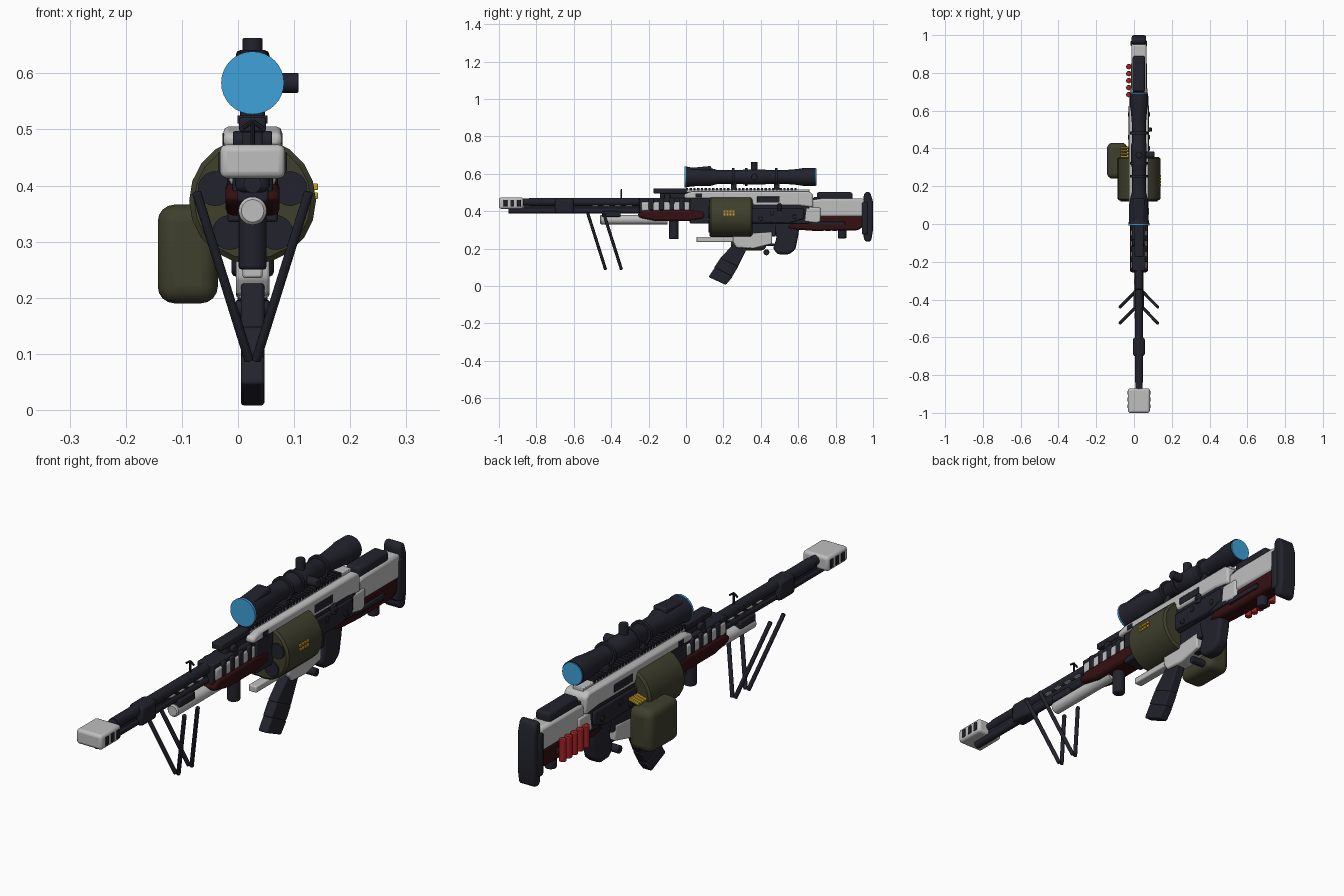
import bpy, bmesh, math
from mathutils import Vector, Matrix

if "Cube" in bpy.data.objects:
    bpy.data.objects.remove(bpy.data.objects["Cube"])

CX = 0.026  # the rifle's centre plane


def mat(name, *c):
    m = bpy.data.materials.new(name)
    m.diffuse_color = (*c, 1)
    m.use_nodes = True
    m.node_tree.nodes["Principled BSDF"].inputs["Base Color"].default_value = m.diffuse_color
    return m


DARK = mat("dark_metal", .016, .016, .026)
GREY = mat("light_grey", .52, .52, .52)
OLIVE = mat("olive", .05, .05, .027)
WINE = mat("dark_red", .035, .005, .006)
RED = mat("shell_red", .36, .015, .018)
GOLD = mat("brass", .6, .36, .02)
BLUE = mat("lens_blue", .05, .36, .7)


def finish(name, bm, m, bevel=0, seg=2):
    bmesh.ops.recalc_face_normals(bm, faces=bm.faces)
    me = bpy.data.meshes.new(name)
    bm.to_mesh(me)
    bm.free()
    me.materials.append(m)
    o = bpy.data.objects.new(name, me)
    bpy.context.collection.objects.link(o)
    if bevel:
        b = o.modifiers.new("bevel", 'BEVEL')
        b.width, b.segments, b.limit_method = bevel, seg, 'ANGLE'
    bpy.ops.object.select_all(action='DESELECT')
    o.select_set(True)
    bpy.context.view_layer.objects.active = o
    bpy.ops.object.shade_smooth_by_angle(angle=math.radians(35))
    return o


def box(name, m, x, y, z, bevel=.005, seg=2):
    bm = bmesh.new()
    bmesh.ops.create_cube(bm, size=1)
    for v in bm.verts:
        v.co = [(a + b) / 2 + c * (b - a) for (a, b), c in zip((x, y, z), v.co)]
    return finish(name, bm, m, bevel, seg)


def cbox(name, m, hw, y, z, bevel=.005, seg=2):
    return box(name, m, (CX - hw, CX + hw), y, z, bevel, seg)


def slab(name, m, hw, pts, bevel=.006):
    """Side profile of (y, z) points, widened by hw to both sides."""
    bm = bmesh.new()
    f = bm.faces.new([bm.verts.new((CX - hw, y, z)) for y, z in pts])
    r = bmesh.ops.extrude_face_region(bm, geom=[f])
    for v in r["geom"]:
        if isinstance(v, bmesh.types.BMVert):
            v.co.x += 2 * hw
    return finish(name, bm, m, bevel)


def rod(name, m, a, b, r, n=24, bevel=0):
    a, b = Vector(a), Vector(b)
    bm = bmesh.new()
    bmesh.ops.create_cone(bm, cap_ends=True, segments=n, radius1=r, radius2=r, depth=(b - a).length)
    q = (b - a).to_track_quat('Z', 'Y').to_matrix().to_4x4()
    bmesh.ops.transform(bm, verts=bm.verts, matrix=Matrix.Translation((a + b) / 2) @ q)
    return finish(name, bm, m, bevel)


def lathe(name, m, z, prof, n=32):
    """Turn (y, radius) points around the y axis at height z."""
    bm = bmesh.new()
    rings = [[bm.verts.new((CX + r * math.cos(t), y, z + r * math.sin(t)))
              for t in (2 * math.pi * i / n for i in range(n))] for y, r in prof]
    for p, q in zip(rings, rings[1:]):
        for i in range(n):
            bm.faces.new((p[i], p[(i + 1) % n], q[(i + 1) % n], q[i]))
    bm.faces.new(rings[0])
    bm.faces.new(rings[-1])
    return finish(name, bm, m)


# muzzle brake with side slots
cbox("muzzle_brake", GREY, .058, (-1, -.87), (.413, .473), .012, 3)
for s in (-1, 1):
    for i in range(3):
        y = -.975 + i * .036
        box("brake_slot", DARK, (CX + s * .058 - .003, CX + s * .058 + .003), (y, y + .02), (.425, .46), .002)

# barrel, gas tube and front sight
lathe("barrel", DARK, .449, [(-.88, .019), (-.84, .019), (-.84, .022), (-.2, .022)])
lathe("lower_barrel", DARK, .403, [(-.95, .016), (-.2, .016)])
cbox("barrel_web", DARK, .009, (-.87, -.2), (.4, .45), 0)
cbox("barrel_collar", DARK, .031, (-.7, -.6), (.388, .467), .012)
for i in range(4):
    cbox("barrel_slot", GREY, .0225, (-.5 + i * .06, -.47 + i * .06), (.428, .433), 0)
lathe("bipod_tube", GREY, .355, [(-.46, .02), (-.455, .025), (-.1, .025)])
cbox("bipod_mount", DARK, .028, (-.45, -.35), (.37, .4))
rod("front_sight_post", DARK, (CX, -.345, .46), (CX, -.345, .515), .004, 8)
for s in (-1, 1):
    rod("front_sight_hook", DARK, (CX, -.345, .515), (CX + s * .018, -.345, .502), .004, 8)

# bipod legs, wide at the top and meeting below
for s in (-1, 1):
    for y in (-.525, -.44):
        rod("bipod_leg", DARK, (CX + s * .1, y, .388), (CX + s * .006, y + .095, .088), .0085, 12, .002)

# handguard
cbox("handguard_core", DARK, .036, (-.25, .1), (.385, .47))
cbox("handguard_upper", GREY, .042, (-.24, .02), (.4, .452), .01)
slab("handguard_lower", WINE, .048, [(-.26, .385), (-.22, .405), (.02, .408), (.1, .4), (.1, .36),
                                     (.02, .347), (-.16, .347), (-.25, .365)], .012)
for i in range(4):
    y = -.2 + i * .055
    cbox("handguard_band", DARK, .045, (y, y + .028), (.405, .465), .005)
rod("fore_grip", DARK, (CX, -.065, .25), (CX, -.065, .36), .025, 20, .006)
cbox("rear_sight_base", DARK, .024, (-.175, .01), (.495, .522))
cbox("rear_sight_riser", DARK, .018, (-.14, .02), (.45, .5))
rod("rear_sight_drum", DARK, (CX - .035, -.1, .48), (CX + .035, -.1, .48), .017, 16, .003)

# receiver
slab("receiver_upper", GREY, .052, [(-.01, .468), (-.01, .492), (.03, .505), (.66, .505), (.68, .49),
                                   (.68, .42), (.6, .43), (.36, .43), (.34, .468)], .009)
cbox("receiver_body", DARK, .045, (.02, .66), (.335, .48))
slab("receiver_side", DARK, .054, [(.35, .34), (.35, .415), (.63, .415), (.63, .36), (.55, .335)])
slab("receiver_rear", GREY, .046, [(.63, .345), (.64, .42), (.72, .42), (.72, .345), (.7, .335)], .008)
cbox("ejection_port", DARK, .0535, (.38, .5), (.445, .478), .002)
cbox("front_window", DARK, .0535, (.05, .085), (.474, .494), .001)
rod("bolt_handle", DARK, (CX, .5, .42), (.095, .5, .42), .01, 12, .003)
rod("bolt_knob", DARK, (.08, .5, .4), (.08, .5, .44), .012, 12, .004)
for y, z in ((.4, .36), (.46, .39), (.58, .37)):
    rod("receiver_pin", DARK, (CX - .058, y, z), (CX + .058, y, z), .012, 14, .002)

# top rail with teeth
cbox("rail", GREY, .024, (.0, .66), (.5, .517), .003)
for i in range(30):
    cbox("rail_tooth", DARK, .027, (.0 + i * .02, .012 + i * .02), (.511, .525), 0)

# scope
S = .583
lathe("scope", DARK, S, [(.0, .055), (.0, .056), (.03, .05), (.13, .048), (.17, .037), (.3, .037), (.31, .041),
                         (.42, .041), (.43, .037), (.53, .037), (.6, .043), (.63, .048), (.692, .048)])
slab("scope_shade", DARK, .03, [(.0, .6), (.01, .63), (.135, .642), (.135, .6)], .008)
lathe("front_lens", BLUE, S, [(-.007, .056), (.001, .056)])
lathe("rear_lens", BLUE, S, [(.69, .045), (.697, .045)])
for y in (.245, .315, .475):
    lathe("scope_ring", DARK, S, [(y, .047), (y + .014, .047)])
for y in (.24, .47):
    cbox("scope_mount", DARK, .022, (y, y + .03), (.515, .56))
rod("top_turret", DARK, (CX, .365, S), (CX, .365, .663), .018, 20, .003)
rod("side_turret", DARK, (CX, .365, S), (.108, .365, S), .018, 20, .003)

# ammunition drum with round chambers on the front
D = .373
lathe("drum", OLIVE, D, [(.125, .104), (.133, .113), (.347, .113), (.355, .104)], 20)
for k in range(5):
    t = math.radians(90 + 72 * k)
    x, z = CX + .07 * math.cos(t), D + .07 * math.sin(t)
    rod("drum_chamber", DARK, (x, .119, z), (x, .13, z), .031, 20)
rod("drum_hub", DARK, (CX, .1, D), (CX, .36, D), .03, 20)
for z in (.382, .398):
    for i in range(4):
        box("drum_mark", GOLD, (.134, .1425), (.2 + i * .016, .212 + i * .016), (z - .006, z + .006), .002)

# side pouch and its cartridge belt
box("pouch", OLIVE, (-.143, -.036), (.24, .43), (.19, .366), .03, 4)
for i in range(4):
    y = .355 + i * .016
    rod("belt_cartridge", GOLD, (-.07, y, .372), (.0, y, .39), .007, 10)

# magazine well, lower bar, magazine
cbox("lower_bar", GREY, .018, (.055, .42), (.235, .262))
slab("magazine_well", GREY, .03, [(.25, .235), (.25, .275), (.46, .29), (.46, .225), (.36, .2), (.27, .205)])
cbox("well_link", DARK, .028, (.3, .48), (.265, .345))
for i, (a, b) in enumerate((((.225, .215), (.315, .18)), ((.185, .15), (.28, .105)), ((.155, .1), (.25, .05)))):
    q = ((.182, .148), (.15, .098), (.12, .048))[i]
    r = ((.277, .102), (.247, .05), (.213, .006))[i]
    top = ((.26, .23), (.33, .21)) if i == 0 else (a, b)
    slab("magazine_part", DARK, .021, [top[0], top[1], r, q], .006)
slab("magazine_spine", DARK, .016, [(.25, .22), (.31, .2), (.205, .02), (.14, .05)], .003)

# trigger, guard and pistol grip
slab("trigger", DARK, .006, [(.43, .33), (.45, .33), (.44, .275), (.425, .265)], .002)
cbox("trigger_guard", DARK, .014, (.4, .5), (.215, .228), .003)
slab("pistol_grip", DARK, .027, [(.46, .35), (.61, .35), (.6, .27), (.585, .195), (.55, .168),
                                 (.49, .17), (.465, .2), (.485, .26)], .012)
rod("guard_pin", DARK, (CX - .03, .43, .18), (CX + .03, .43, .18), .016, 16, .003)

# stock
slab("stock_upper", GREY, .04, [(.67, .37), (.67, .46), (.72, .468), (.955, .468), (.955, .37)], .012)
slab("stock_lower", WINE, .034, [(.54, .31), (.6, .375), (.95, .375), (.95, .32), (.92, .298),
                                 (.7, .295), (.6, .3)], .01)
cbox("cheek_rest", DARK, .033, (.7, .89), (.46, .502), .012, 3)
cbox("cheek_post", DARK, .03, (.68, .86), (.455, .475))
slab("butt_pad", DARK, .038, [(.95, .25), (.965, .235), (.99, .24), (1.0, .3), (1.0, .45), (.985, .5),
                              (.965, .505), (.95, .49)], .01)
cbox("butt_plate", DARK, .044, (.94, .972), (.275, .45), .008)
rod("stock_knob", DARK, (CX, .835, .255), (CX, .835, .31), .023, 20, .005)

# spare shells on the left of the stock
cbox("shell_strap", DARK, .043, (.67, .85), (.325, .345), .003)
for i in range(5):
    y = .685 + i * .037
    rod("spare_shell", RED, (-.027, y, .295), (-.027, y, .385), .0145, 14, .003)
